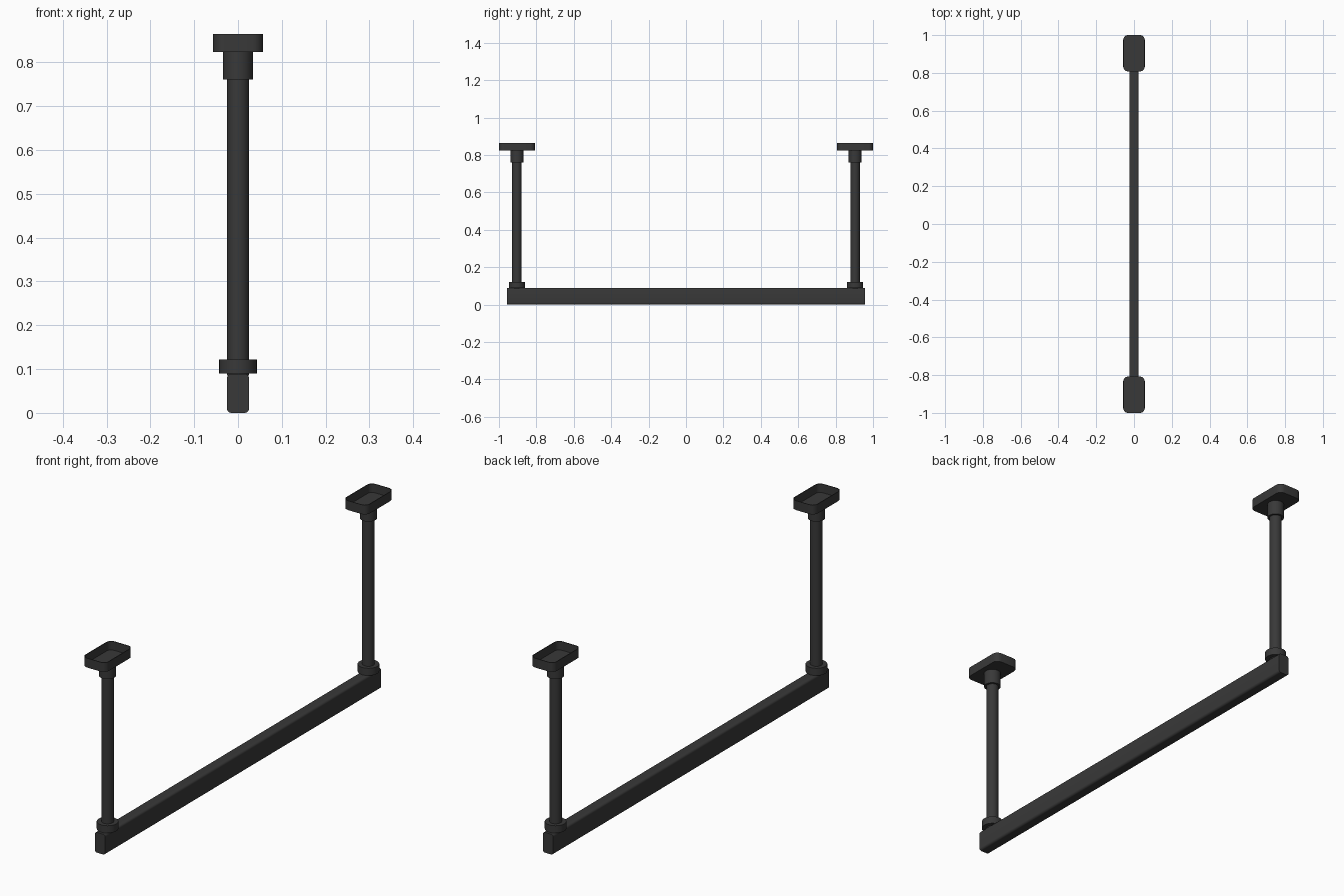
import bpy, bmesh, math

if "Cube" in bpy.data.objects:
    bpy.data.objects.remove(bpy.data.objects["Cube"])

mat = bpy.data.materials.new("dark_metal")
mat.diffuse_color = (0.04, 0.04, 0.04, 1)
mat.use_nodes = True
mat.node_tree.nodes["Principled BSDF"].inputs["Base Color"].default_value = mat.diffuse_color


def finish(name, bm):
    bmesh.ops.recalc_face_normals(bm, faces=bm.faces)
    me = bpy.data.meshes.new(name)
    bm.to_mesh(me)
    bm.free()
    ob = bpy.data.objects.new(name, me)
    bpy.context.collection.objects.link(ob)
    me.materials.append(mat)
    bpy.ops.object.select_all(action='DESELECT')
    ob.select_set(True)
    bpy.context.view_layer.objects.active = ob
    bpy.ops.object.shade_smooth_by_angle(angle=math.radians(35))
    return ob


def rounded_rect(w, h, r, n=5):
    pts = []
    for i, (sx, sy) in enumerate([(1, 1), (-1, 1), (-1, -1), (1, -1)]):
        for k in range(n + 1):
            a = math.pi / 2 * (i + k / n)
            pts.append((sx * (w / 2 - r) + r * math.cos(a),
                        sy * (h / 2 - r) + r * math.sin(a)))
    return pts


def circle(r, n=32):
    return [(r * math.cos(2 * math.pi * k / n), r * math.sin(2 * math.pi * k / n)) for k in range(n)]


def loft(name, rings):
    """Skin a list of 3D rings and cap both ends."""
    bm = bmesh.new()
    vs = [[bm.verts.new(p) for p in ring] for ring in rings]
    n = len(vs[0])
    for a, b in zip(vs, vs[1:]):
        for i in range(n):
            bm.faces.new((a[i], a[(i + 1) % n], b[(i + 1) % n], b[i]))
    bm.faces.new(vs[0])
    bm.faces.new(vs[-1])
    return finish(name, bm)


def upright(name, y, sections):
    """Stack of (2D outline, z) sections centred on x = 0 and the given y."""
    return loft(name, [[(px, py + y, z) for px, py in pts] for pts, z in sections])


# Horizontal rounded bar
bar = rounded_rect(0.05, 0.089, 0.01)
loft("bar", [[(x, y, z + 0.0445) for x, z in bar] for y in (-0.956, 0.956)])

for side, s in (("front", -1), ("back", 1)):
    y = s * 0.904
    # Hanging pipe, lower collar and upper sleeve
    upright(side + "_pipe", y, [(circle(0.025), 0.085), (circle(0.025), 0.80)])
    upright(side + "_collar", y, [(circle(0.043), 0.09), (circle(0.043), 0.122)])
    upright(side + "_sleeve", y, [(circle(0.034), 0.761), (circle(0.034), 0.825)])
    # Ceiling plate: thin tray open at the top
    outer = rounded_rect(0.114, 0.192, 0.025)
    inner = rounded_rect(0.108, 0.186, 0.022)
    upright(side + "_ceiling_plate", y,
            [(outer, 0.824), (outer, 0.865), (inner, 0.865), (inner, 0.827)])
